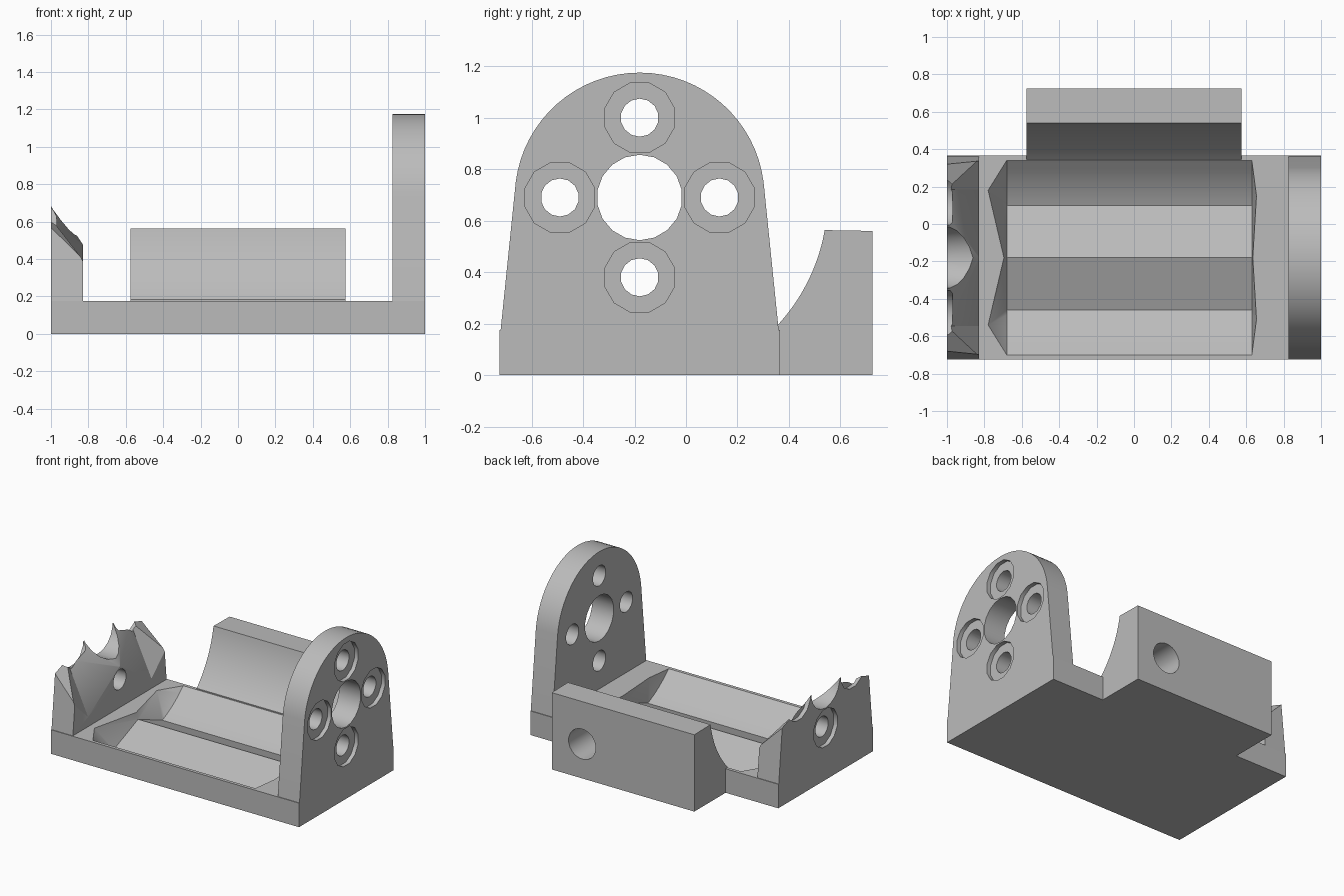
import bpy, bmesh
from math import sin, cos, radians, pi, hypot
from mathutils import Matrix

cube = bpy.data.objects.get("Cube")
if cube:
    bpy.data.objects.remove(cube, do_unlink=True)

grey = bpy.data.materials.new("plain_grey")
grey.use_nodes = True
colour = (0.5, 0.5, 0.5, 1)
grey.diffuse_color = colour
grey.node_tree.nodes["Principled BSDF"].inputs["Base Color"].default_value = colour

AXIS_Y, AXIS_Z = -0.18, 0.69      # axis shared by the arches, holes and cradle
CRADLE_R = 0.73


def finish(name, bm):
    bmesh.ops.recalc_face_normals(bm, faces=bm.faces)
    mesh = bpy.data.meshes.new(name)
    bm.to_mesh(mesh)
    bm.free()
    mesh.materials.append(grey)
    obj = bpy.data.objects.new(name, mesh)
    bpy.context.collection.objects.link(obj)
    return obj


def prism(name, profile, x0, x1):
    """Extrude a (y, z) profile along x."""
    bm = bmesh.new()
    face = bm.faces.new([bm.verts.new((x0, y, z)) for y, z in profile])
    new = bmesh.ops.extrude_face_region(bm, geom=[face])["geom"]
    bmesh.ops.translate(bm, vec=(x1 - x0, 0, 0),
                        verts=[v for v in new if isinstance(v, bmesh.types.BMVert)])
    return finish(name, bm)


def cylinder(radius, centre, length, axis, segments):
    bm = bmesh.new()
    bmesh.ops.create_cone(bm, cap_ends=True, segments=segments, radius1=radius,
                          radius2=radius, depth=length)
    bmesh.ops.rotate(bm, verts=bm.verts, matrix=Matrix.Rotation(pi / segments, 3, "Z"))
    bmesh.ops.rotate(bm, verts=bm.verts, matrix=Matrix.Rotation(pi / 2, 3, axis))
    bmesh.ops.translate(bm, verts=bm.verts, vec=centre)
    return finish("cutter", bm)


def hull(points):
    bm = bmesh.new()
    for p in points:
        bm.verts.new(p)
    result = bmesh.ops.convex_hull(bm, input=bm.verts)
    loose = {v for v in result["geom_interior"] if isinstance(v, bmesh.types.BMVert)}
    bmesh.ops.delete(bm, geom=list(loose), context="VERTS")
    return finish("cutter", bm)


def activate(obj):
    bpy.ops.object.select_all(action="DESELECT")
    obj.select_set(True)
    bpy.context.view_layer.objects.active = obj


def cut(obj, cutter):
    cutter.hide_render = True
    mod = obj.modifiers.new("cut", "BOOLEAN")
    mod.operation, mod.solver, mod.object = "DIFFERENCE", "EXACT", cutter
    activate(obj)
    bpy.ops.object.modifier_apply(modifier=mod.name)
    bpy.data.objects.remove(cutter, do_unlink=True)


def cradle_point(degrees):
    a = radians(degrees)
    return CRADLE_R * sin(a), AXIS_Z - CRADLE_R * cos(a)


# Base plate with two mirrored troughs meeting at a central ridge
base = prism("base_plate", [(-0.725, 0), (0.365, 0), (0.365, 0.175), (-0.725, 0.175)], -1, 1)
for side in (1, -1):
    points = []
    for x_end, x_ridge, x_peak, d_peak in ((-0.68, -0.695, -0.78, 0.36),
                                           (0.63, 0.635, 0.655, 0.33)):
        arc = [cradle_point(22.5 + 23 * i / 10) for i in range(11)]
        local = [(x_end, d, z) for d, z in arc]
        local.append((x_end, -0.002, 0.13))
        for z in (0.175, 0.3):
            local += [(x_peak, d_peak, z), (x_ridge, -0.002, z), (x_end, arc[-1][0], z)]
        points += [(x, AXIS_Y + side * d, z) for x, d, z in local]
    cut(base, hull(points))

# Arched end walls
tilt = 7
arch = [(-0.72, 0.175), (0.36, 0.175)]
arch += [(AXIS_Y + 0.485 * cos(radians(a)), AXIS_Z + 0.485 * sin(radians(a)))
         for a in [tilt + (180 - 2 * tilt) * i / 32 for i in range(33)]]
tall_wall = prism("tall_end_wall", arch, 0.825, 1)
broken_wall = prism("broken_end_wall", arch, -1, -0.828)

# Shaft hole and four counterbored screw holes in each wall
for wall, x_mid, x_out in ((tall_wall, 0.91, 1), (broken_wall, -0.91, -1)):
    cut(wall, cylinder(0.166, (x_mid, AXIS_Y, AXIS_Z), 0.5, "Y", 18))
    for dy, dz in ((0, 1), (1, 0), (0, -1), (-1, 0)):
        y, z = AXIS_Y + 0.31 * dy, AXIS_Z + 0.31 * dz
        cut(wall, cylinder(0.074, (x_mid, y, z), 0.5, "Y", 14))
        cut(wall, cylinder(0.14, (x_out, y, z), 0.06, "Y", 12))

# Slanted break that removes the top of the second wall
inner = [(0, 0.47), (0.365, 0.24), (0.53, 0.39), (0.57, 0.41)]
outer = [(0, 0.74), (0.365, 0.62), (0.53, 0.56), (0.57, 0.53)]


def mirrored(half):
    return [(AXIS_Y - d, z) for d, z in reversed(half[1:])] + [(AXIS_Y + d, z) for d, z in half]


bm = bmesh.new()
loops = []
for x, half in ((-0.825, inner), (-1.003, outer)):
    low = mirrored(half)
    ring = low + [(low[-1][0], 1.4), (low[0][0], 1.4)]
    loops.append([bm.verts.new((x, y, z)) for y, z in ring])
    bm.faces.new(loops[-1])
count = len(loops[0])
for i in range(count):
    j = (i + 1) % count
    bm.faces.new((loops[0][i], loops[0][j], loops[1][j], loops[1][i]))
bmesh.ops.triangulate(bm, faces=bm.faces)
cut(broken_wall, finish("cutter", bm))

# Rear block with a concave cradle face and a blind hole in its back
curve = [cradle_point(46 + 34 * i / 16) for i in range(17)]
profile = [(0.345, 0.1), (0.365, 0), (0.725, 0), (0.725, 0.56)]
profile += [(AXIS_Y + d, z) for d, z in reversed(curve)]
block = prism("rear_block", profile, -0.575, 0.575)
cut(block, cylinder(0.11, (0.33, 0.725, 0.25), 0.5, "X", 20))

for part in (base, tall_wall, broken_wall, block):
    activate(part)
    bpy.ops.object.shade_smooth_by_angle(angle=radians(32))
